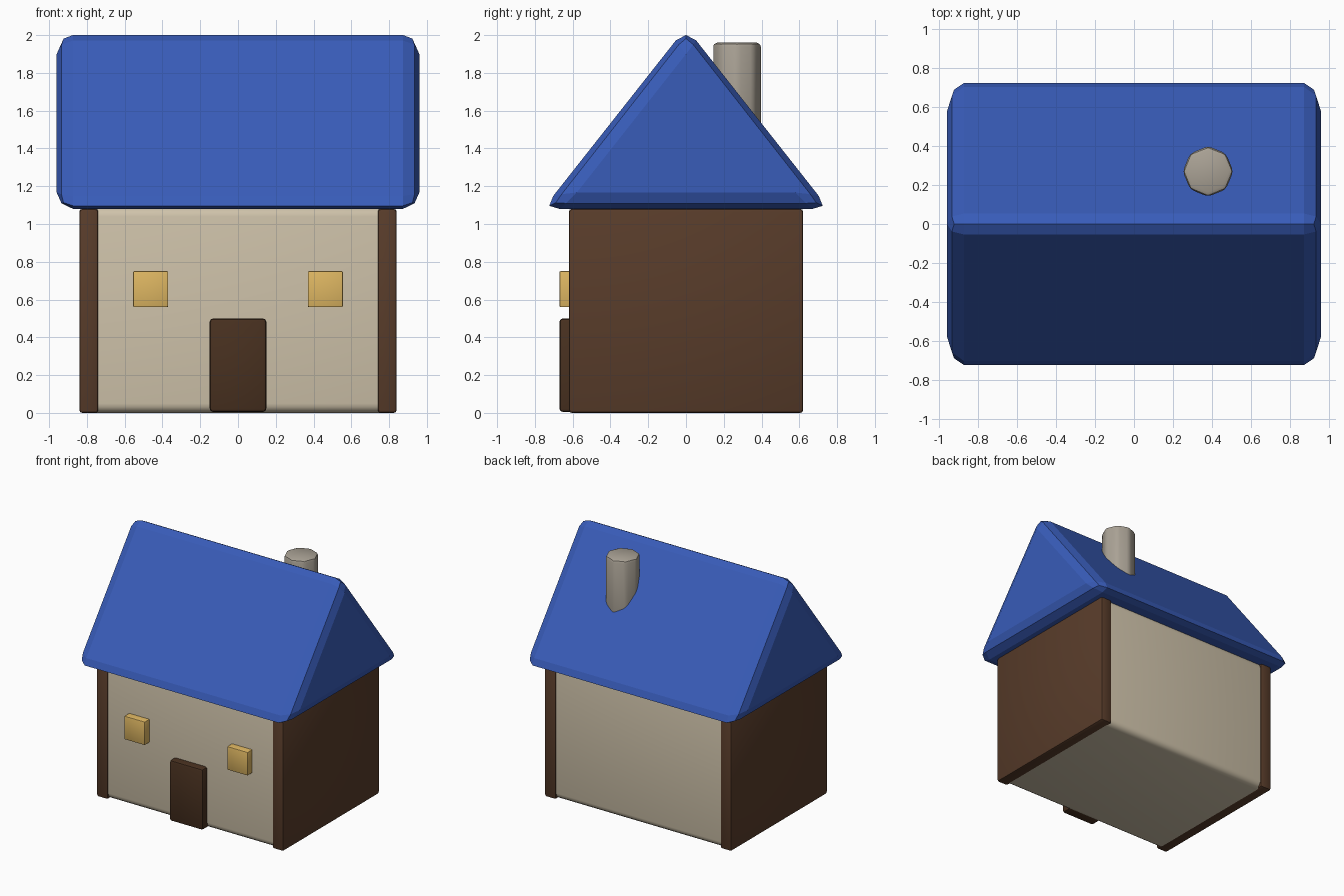
import bpy, bmesh
from math import radians
from mathutils import Matrix

if "Cube" in bpy.data.objects:
    bpy.data.objects.remove(bpy.data.objects["Cube"])


def material(name, rgb):
    m = bpy.data.materials.new(name)
    m.diffuse_color = (*rgb, 1)
    m.use_nodes = True
    m.node_tree.nodes["Principled BSDF"].inputs["Base Color"].default_value = m.diffuse_color
    return m


BLUE = material("roof_blue", (0.04, 0.107, 0.485))
BROWN = material("wood_brown", (0.098, 0.045, 0.023))
DARK = material("door_brown", (0.065, 0.030, 0.014))
TAN = material("plaster", (0.62, 0.54, 0.40))
GOLD = material("window_gold", (0.73, 0.47, 0.122))
STONE = material("stone", (0.40, 0.36, 0.30))


def finish(name, bm, mat, bevel, segments, smooth):
    """Turn a bmesh into a bevelled, shaded object."""
    bmesh.ops.recalc_face_normals(bm, faces=bm.faces)
    me = bpy.data.meshes.new(name)
    bm.to_mesh(me)
    bm.free()
    me.materials.append(mat)
    ob = bpy.data.objects.new(name, me)
    bpy.context.collection.objects.link(ob)
    mod = ob.modifiers.new("Bevel", 'BEVEL')
    mod.width, mod.segments = bevel, segments
    mod.limit_method, mod.angle_limit = 'ANGLE', radians(30)
    bpy.ops.object.select_all(action='DESELECT')
    ob.select_set(True)
    bpy.context.view_layer.objects.active = ob
    bpy.ops.object.modifier_apply(modifier="Bevel")
    if smooth:
        bpy.ops.object.shade_smooth_by_angle(angle=radians(smooth))
    return ob


def box(name, x, y, z, mat, bevel, segments=2, smooth=35):
    """Bevelled box given by its (min, max) range on each axis."""
    bm = bmesh.new()
    ranges = (x, y, z)
    size = [b - a for a, b in ranges]
    mid = [(a + b) / 2 for a, b in ranges]
    bmesh.ops.create_cube(bm, size=1, matrix=Matrix.Translation(mid) @ Matrix.Diagonal((*size, 1)))
    return finish(name, bm, mat, bevel, segments, smooth)


# Plastered house body with softly rounded edges
box("walls", (-0.80, 0.80), (-0.61, 0.61), (0.0, 1.09), TAN, 0.05, 4)

# Wooden end walls, and windows either side of the door
for side, s in (("left", -1), ("right", 1)):
    box(side + "_end_wall", sorted((s * 0.74, s * 0.84)), (-0.62, 0.62), (0.0, 1.08), BROWN, 0.015)
    box(side + "_window", sorted((s * 0.37, s * 0.555)), (-0.67, -0.55), (0.56, 0.75), GOLD, 0.006)

# Door
box("door", (-0.15, 0.15), (-0.67, -0.55), (0.005, 0.50), DARK, 0.018)

# Gabled roof: triangular profile extruded along x
bm = bmesh.new()
gable = bm.faces.new([bm.verts.new((-0.96, y, z))
                      for y, z in ((-0.757, 1.08), (0.757, 1.08), (0, 2.04))])
end = bmesh.ops.extrude_face_region(bm, geom=[gable], use_keep_orig=True)
bmesh.ops.translate(bm, vec=(1.92, 0, 0),
                    verts=[v for v in end["geom"] if isinstance(v, bmesh.types.BMVert)])
finish("roof", bm, BLUE, 0.087, 2, 0)

# Eight-sided chimney on the back slope
bm = bmesh.new()
bmesh.ops.create_cone(bm, cap_ends=True, segments=8, radius1=0.13, radius2=0.13, depth=0.66,
                      matrix=Matrix.Translation((0.38, 0.27, 1.63)))
finish("chimney", bm, STONE, 0.022, 2, 35)
